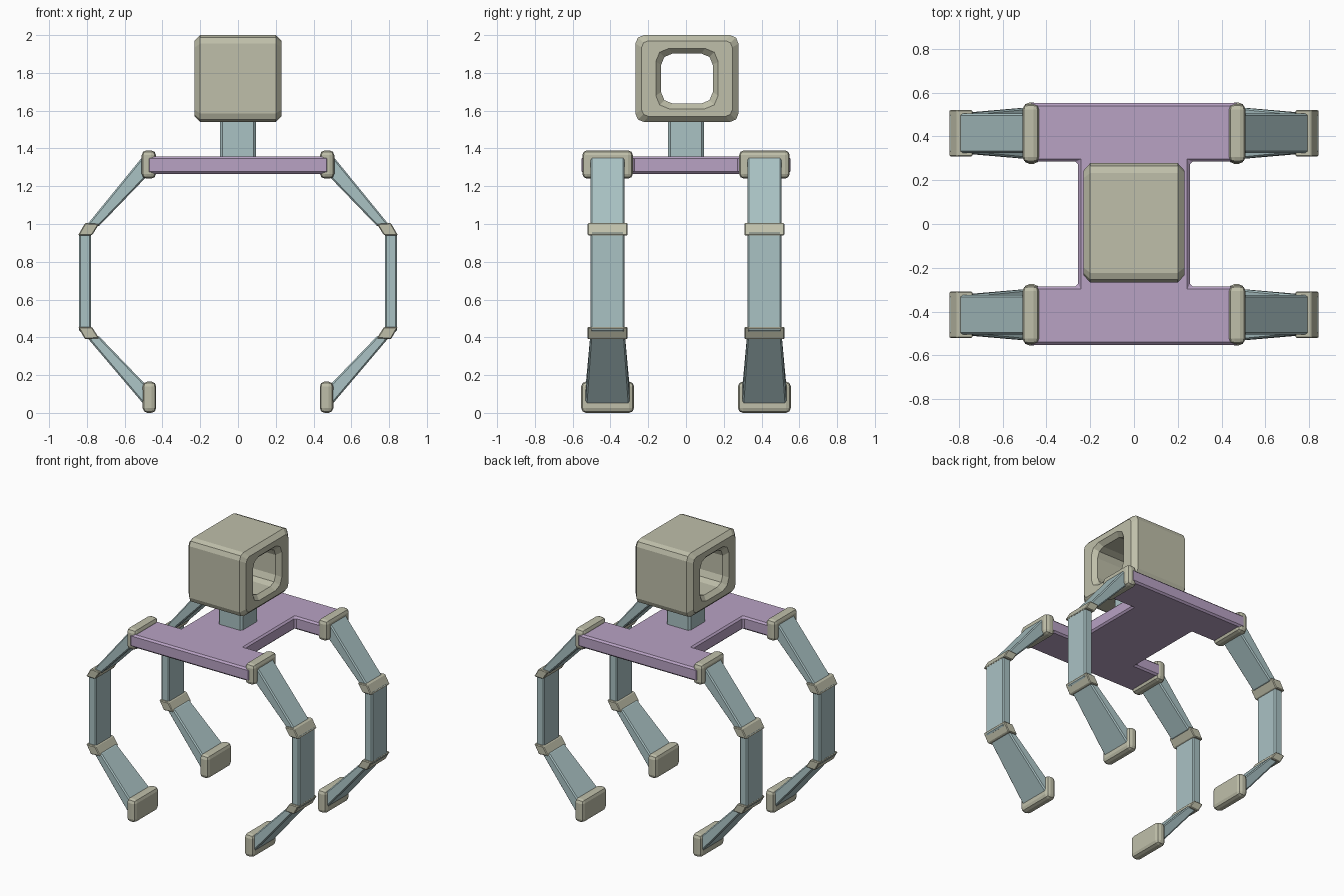
import bpy, bmesh, math

if "Cube" in bpy.data.objects:
    bpy.data.objects.remove(bpy.data.objects["Cube"])


def material(name, rgb):
    m = bpy.data.materials.new(name)
    m.diffuse_color = (*rgb, 1)
    m.use_nodes = True
    m.node_tree.nodes["Principled BSDF"].inputs["Base Color"].default_value = m.diffuse_color
    return m


OLIVE = material("olive", (0.52, 0.52, 0.40))
TEAL = material("teal", (0.40, 0.54, 0.55))
PURPLE = material("purple", (0.48, 0.36, 0.55))


def finish(name, bm, mat, bevel=0, segments=1):
    bmesh.ops.recalc_face_normals(bm, faces=bm.faces)
    me = bpy.data.meshes.new(name)
    bm.to_mesh(me)
    bm.free()
    ob = bpy.data.objects.new(name, me)
    bpy.context.collection.objects.link(ob)
    me.materials.append(mat)
    if bevel:
        mod = ob.modifiers.new("bevel", 'BEVEL')
        mod.width, mod.segments = bevel, segments
        mod.limit_method = 'ANGLE'
    return ob


def loft(bm, rings, closed=False):
    """Bridge equal-length rings; cap the ends unless the loop is closed."""
    vs = [[bm.verts.new(p) for p in r] for r in rings]
    n = len(vs[0])
    pairs = list(zip(vs, vs[1:])) + ([(vs[-1], vs[0])] if closed else [])
    for a, b in pairs:
        for i in range(n):
            j = (i + 1) % n
            bm.faces.new((a[i], a[j], b[j], b[i]))
    if not closed:
        bm.faces.new(vs[0])
        bm.faces.new(vs[-1])


def box(name, center, size, mat, bevel, segments=1):
    (cx, cy, cz), (sx, sy, sz) = center, [s / 2 for s in size]
    ring = [(-sx, -sy), (sx, -sy), (sx, sy), (-sx, sy)]
    bm = bmesh.new()
    loft(bm, [[(cx + x, cy + y, cz + z) for x, y in ring] for z in (-sz, sz)])
    return finish(name, bm, mat, bevel, segments)


def segment(name, start, end, w0, w1, side, yc, mat, bevel):
    """Limb piece between two (outer, inner) xz edges, with half widths w0, w1."""
    rings = []
    for (o, i), w in ((start, w0), (end, w1)):
        rings.append([(side * p[0], yc + s * w, p[1])
                      for p, s in ((o, -1), (o, 1), (i, 1), (i, -1))])
    bm = bmesh.new()
    loft(bm, rings)
    return finish(name, bm, mat, bevel)


# Body: H-shaped plate
half = [(0.255, 0.285), (0.48, 0.285), (0.48, 0.552)]
outline = half + [(-x, y) for x, y in reversed(half)]
outline += [(-x, -y) for x, y in outline]
bm = bmesh.new()
loft(bm, [[(x, y, z) for x, y in outline] for z in (1.265, 1.358)])
finish("body_plate", bm, PURPLE, 0.012)

# Neck
box("neck", (0, 0, 1.45), (0.19, 0.19, 0.22), TEAL, 0.014)


# Head: rounded box with an open tunnel from side to side
def head_ring(x, hy, hz, r):
    pts = []
    for k, (sy, sz) in enumerate(((1, 1), (-1, 1), (-1, -1), (1, -1))):
        for t in (0, 45, 90):
            a = math.radians(90 * k + t)
            pts.append((x, 0.005 + sy * (hy - r) + r * math.cos(a),
                        1.77 + sz * (hz - r) + r * math.sin(a)))
    return pts


profile = [(0.20, 0.273, 0.23, 0.045), (0.23, 0.24, 0.20, 0.035),
           (0.23, 0.165, 0.16, 0.07), (0.20, 0.137, 0.132, 0.06)]
rings = [head_ring(*p) for p in profile]
rings += [head_ring(-x, a, b, r) for x, a, b, r in reversed(profile)]
bm = bmesh.new()
loft(bm, rings, closed=True)
finish("head", bm, OLIVE)

# Four legs
for fb, yc in (("front", -0.415), ("back", 0.415)):
    for lr, s in (("left", -1), ("right", 1)):
        tag = f"{fb}_{lr}_"
        box(tag + "hip", (s * 0.472, yc, 1.315), (0.076, 0.268, 0.15), OLIVE, 0.026, 2)
        segment(tag + "upper_leg", ((0.49, 1.375), (0.47, 1.265)),
                ((0.80, 0.995), (0.74, 0.985)), 0.09, 0.09, s, yc, TEAL, 0.008)
        segment(tag + "knee", ((0.81, 1.005), (0.735, 1.0)),
                ((0.847, 0.94), (0.773, 0.94)), 0.106, 0.106, s, yc, OLIVE, 0.005)
        segment(tag + "middle_leg", ((0.841, 0.96), (0.778, 0.96)),
                ((0.841, 0.43), (0.778, 0.43)), 0.09, 0.09, s, yc, TEAL, 0.008)
        segment(tag + "ankle", ((0.847, 0.455), (0.773, 0.455)),
                ((0.81, 0.39), (0.735, 0.395)), 0.106, 0.106, s, yc, OLIVE, 0.005)
        segment(tag + "lower_leg", ((0.80, 0.40), (0.74, 0.41)),
                ((0.49, 0.035), (0.475, 0.135)), 0.092, 0.118, s, yc, TEAL, 0.008)
        box(tag + "foot", (s * 0.469, yc, 0.083), (0.072, 0.28, 0.166), OLIVE, 0.026, 2)
